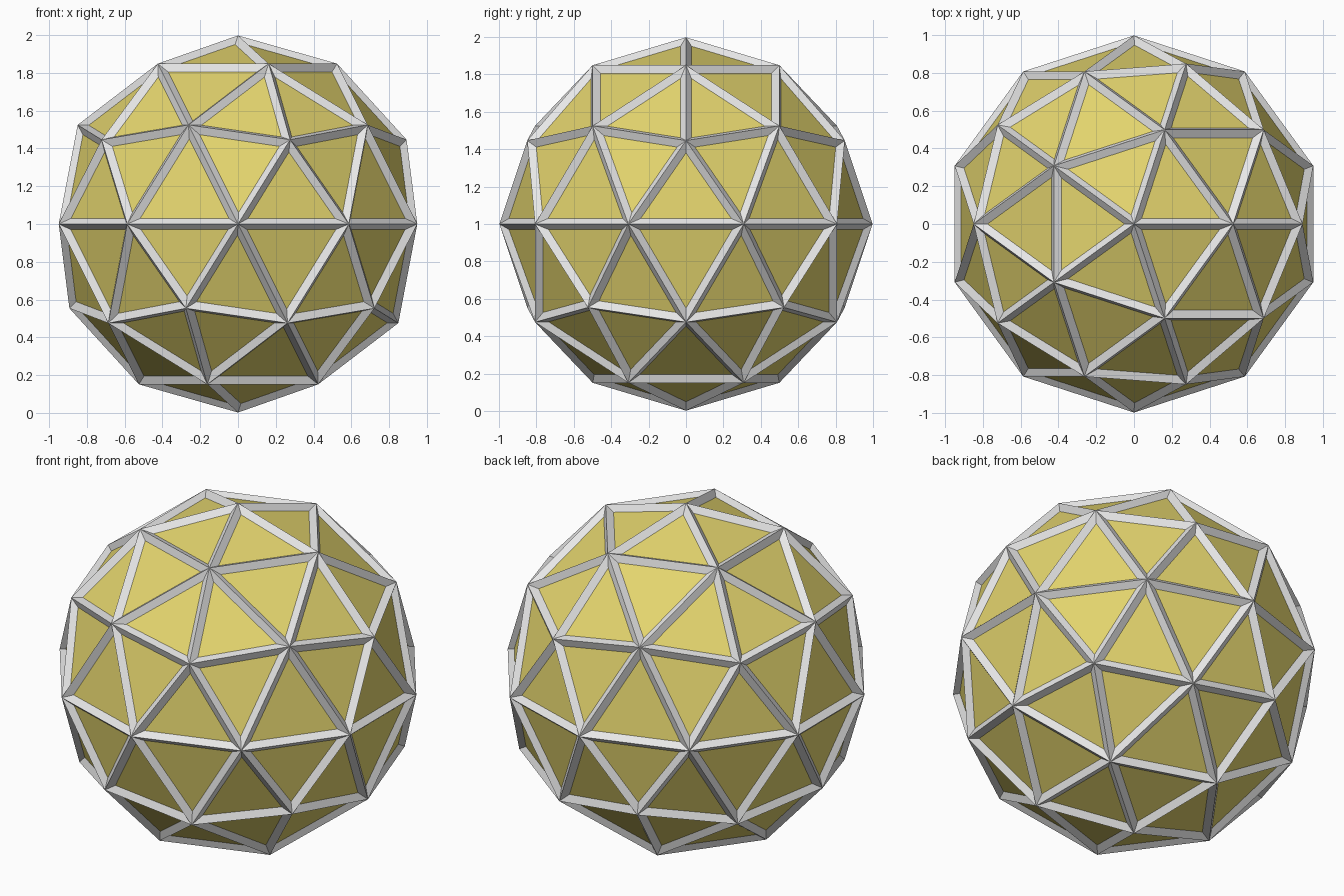
import bpy

THICKNESS = 0.06      # strut depth and width
RADIUS = 0.968        # panel shell radius; strut ridges reach out to 1

if "Cube" in bpy.data.objects:
    bpy.data.objects.remove(bpy.data.objects["Cube"], do_unlink=True)


def make_material(name, rgb):
    mat = bpy.data.materials.new(name)
    mat.use_nodes = True
    mat.diffuse_color = (*rgb, 1)
    mat.node_tree.nodes["Principled BSDF"].inputs["Base Color"].default_value = (*rgb, 1)
    return mat


def geodesic(name, mat):
    """Flat-shaded two-frequency geodesic sphere resting around z = 1."""
    bpy.ops.mesh.primitive_ico_sphere_add(subdivisions=2, radius=RADIUS, location=(0, 0, 1))
    obj = bpy.context.object
    obj.name = name
    obj.data.materials.append(mat)
    return obj


# Triangular infill panels
geodesic("panels", make_material("straw yellow", (0.77, 0.66, 0.155)))

# Ridged struts along every edge
struts = geodesic("struts", make_material("light grey", (0.8, 0.8, 0.8)))
wire = struts.modifiers.new("strut_frame", 'WIREFRAME')
wire.thickness = THICKNESS
wire.offset = 0
wire.use_even_offset = True
wire.use_replace = True
